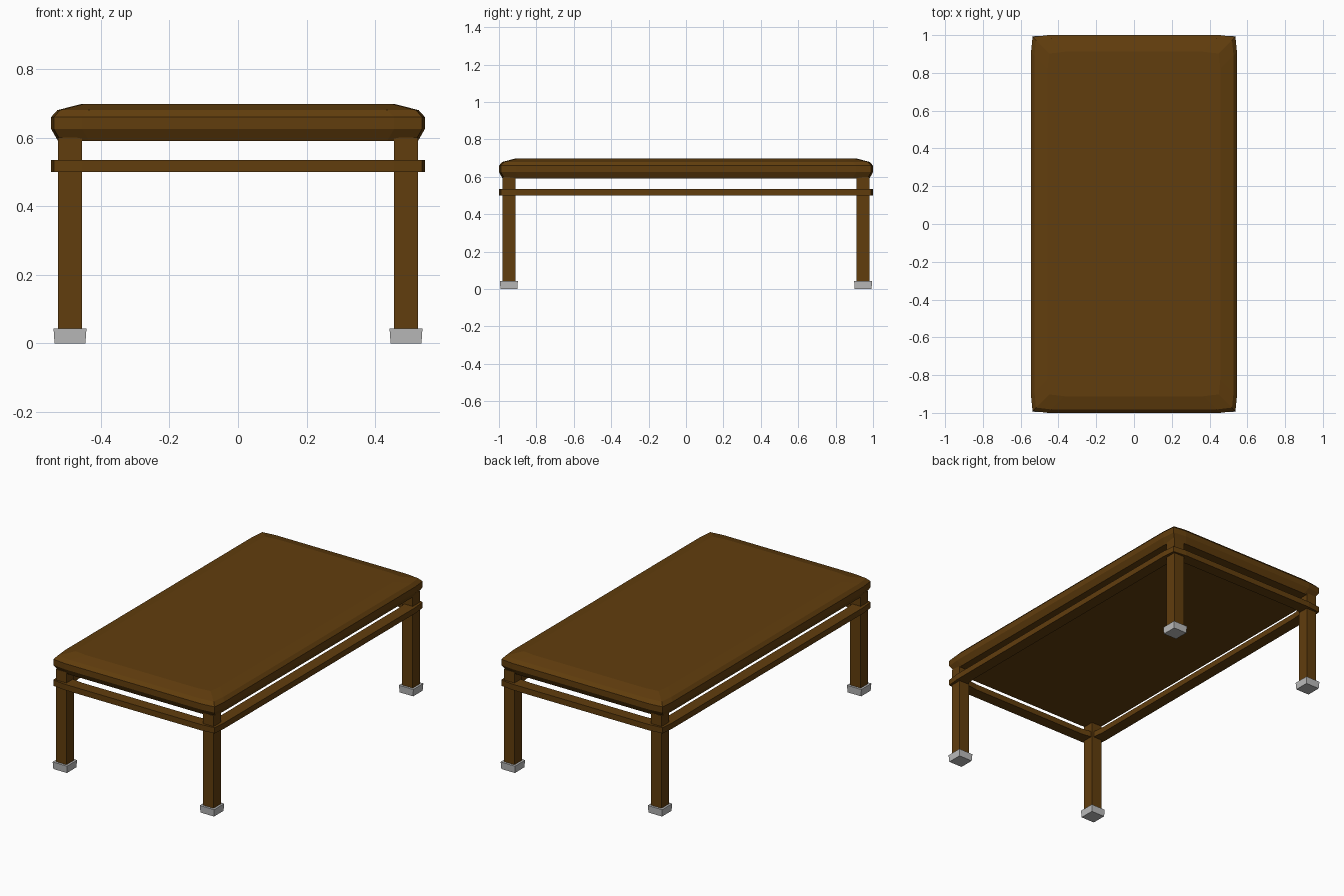
import bpy, bmesh

cube = bpy.data.objects.get("Cube")
if cube:
    bpy.data.objects.remove(cube)


def material(name, rgb):
    m = bpy.data.materials.new(name)
    m.use_nodes = True
    m.diffuse_color = (*rgb, 1)
    m.node_tree.nodes["Principled BSDF"].inputs["Base Color"].default_value = (*rgb, 1)
    return m


wood = material("brown wood", (0.12, 0.047, 0.004))
metal = material("light grey", (0.5, 0.5, 0.5))


def rectangle(hx, hy):
    return [(hx, hy), (-hx, hy), (-hx, -hy), (hx, -hy)]


def bowed(hx, hy):
    """Rectangle whose sides bend in slightly near each corner."""
    a, b, c, d = hx - 0.09, hy - 0.09, hx - 0.008, hy - 0.01
    return [(hx, b), (c, d), (a, hy), (-a, hy), (-c, d), (-hx, b),
            (-hx, -b), (-c, -d), (-a, -hy), (a, -hy), (c, -d), (hx, -b)]


def loft(name, sections, mat, centre=(0, 0), closed=False):
    """Join outlines at rising heights; closed loops the last back to the first."""
    bm = bmesh.new()
    rings = [[bm.verts.new((x + centre[0], y + centre[1], z)) for x, y in pts]
             for z, pts in sections]
    pairs = list(zip(rings, rings[1:]))
    if closed:
        pairs.append((rings[-1], rings[0]))
    else:
        bm.faces.new(rings[0])
        bm.faces.new(rings[-1])
    n = len(rings[0])
    for low, high in pairs:
        for i in range(n):
            j = (i + 1) % n
            bm.faces.new((low[i], low[j], high[j], high[i]))
    bmesh.ops.recalc_face_normals(bm, faces=bm.faces)
    mesh = bpy.data.meshes.new(name)
    bm.to_mesh(mesh)
    bm.free()
    mesh.materials.append(mat)
    obj = bpy.data.objects.new(name, mesh)
    bpy.context.collection.objects.link(obj)
    return obj


# Table top with sloped rim
loft("table_top", [(0.59, bowed(0.525, 0.98)), (0.625, bowed(0.545, 1.0)),
                   (0.66, bowed(0.545, 1.0)), (0.68, bowed(0.527, 0.982)),
                   (0.698, rectangle(0.455, 0.91) and bowed(0.457, 0.912))], wood)

# Open rail frame around the legs
outer, inner = bowed(0.545, 1.0), bowed(0.475, 0.93)
loft("rail_frame", [(0.5, outer), (0.535, outer), (0.535, inner), (0.5, inner)],
     wood, closed=True)

# Legs and flared feet
for sx, side in ((1, "left"), (-1, "right")):
    for sy, end in ((1, "back"), (-1, "front")):
        place = (sx * 0.49, sy * 0.947)
        leg = rectangle(0.035, 0.035)
        loft(f"{end}_{side}_leg", [(0.03, leg), (0.6, leg)], wood, place)
        loft(f"{end}_{side}_foot", [(0, rectangle(0.045, 0.045)),
                                    (0.043, rectangle(0.048, 0.048))], metal, place)
